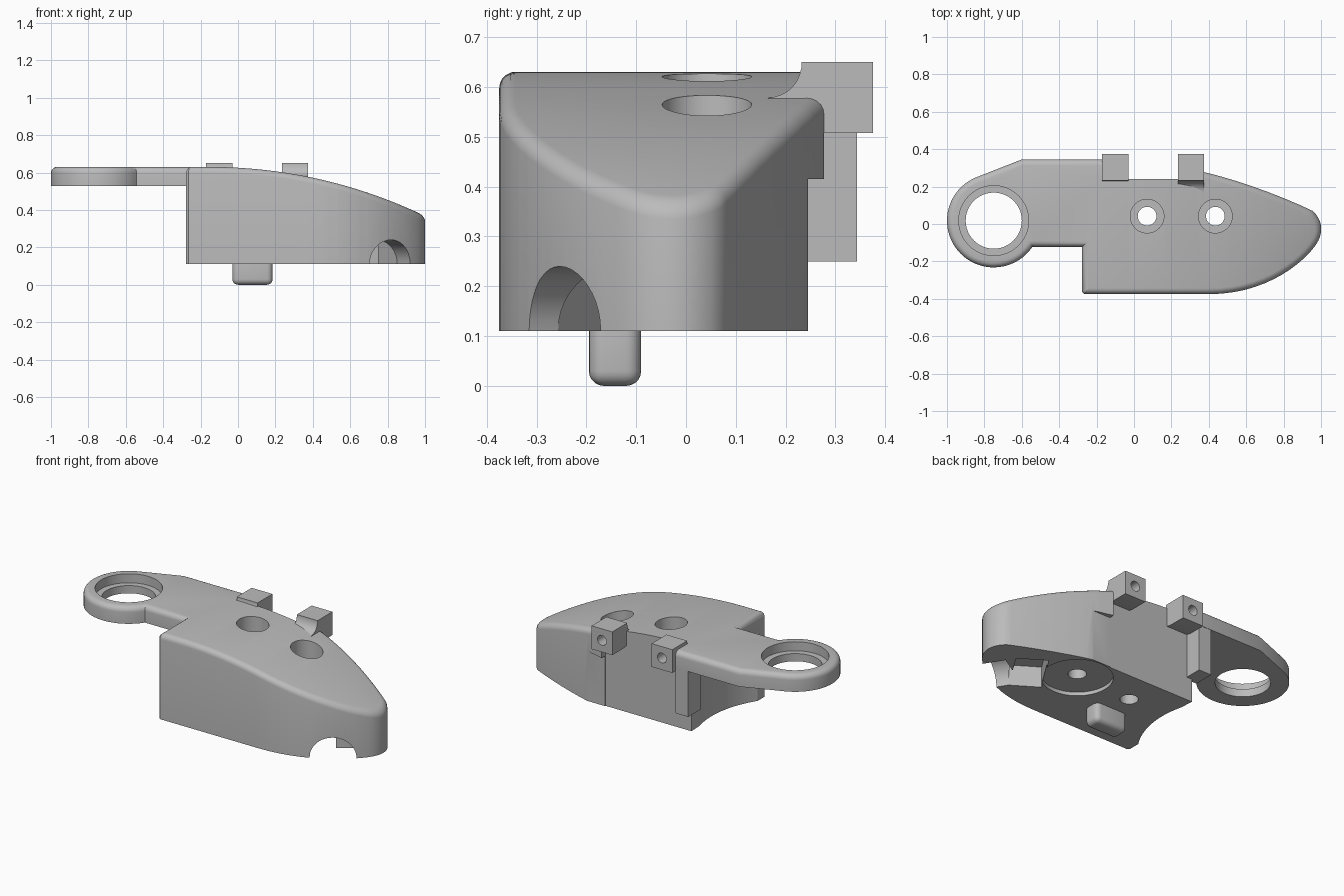
import bpy, bmesh, math
from mathutils import Vector
from mathutils.geometry import interpolate_bezier

if "Cube" in bpy.data.objects:
    bpy.data.objects.remove(bpy.data.objects["Cube"])

grey = bpy.data.materials.new("plain_grey")
grey.use_nodes = True
grey.diffuse_color = (0.5, 0.5, 0.5, 1)
grey.node_tree.nodes["Principled BSDF"].inputs["Base Color"].default_value = (0.5, 0.5, 0.5, 1)


def finish(name, bm):
    bmesh.ops.recalc_face_normals(bm, faces=bm.faces)
    mesh = bpy.data.meshes.new(name)
    bm.to_mesh(mesh)
    bm.free()
    mesh.materials.append(grey)
    ob = bpy.data.objects.new(name, mesh)
    bpy.context.collection.objects.link(ob)
    return ob


def prism(points, direction):
    """Closed solid: a planar outline pushed along a direction."""
    bm = bmesh.new()
    face = bm.faces.new([bm.verts.new(p) for p in points])
    out = bmesh.ops.extrude_face_region(bm, geom=[face], use_keep_orig=True)
    moved = [v for v in out["geom"] if isinstance(v, bmesh.types.BMVert)]
    bmesh.ops.translate(bm, verts=moved, vec=direction)
    bmesh.ops.recalc_face_normals(bm, faces=bm.faces)
    return bm


def plan(points, z0, z1):
    return prism([(p[0], p[1], z0) for p in points], (0, 0, z1 - z0))


def box(x0, x1, y0, y1, z0, z1):
    return plan([(x0, y0), (x1, y0), (x1, y1), (x0, y1)], z0, z1)


def arc(cx, cy, r, a0, a1, n):
    steps = [math.radians(a0 + (a1 - a0) * i / n) for i in range(n + 1)]
    return [(cx + r * math.cos(a), cy + r * math.sin(a)) for a in steps]


def disc(cx, cy, r, z0, z1):
    return plan(arc(cx, cy, r, 0, 360, 48)[:-1], z0, z1)


def bezier(a, b, c, d, n):
    return [(p.x, p.y) for p in interpolate_bezier(*[Vector((*q, 0)) for q in (a, b, c, d)], n)]


def cut(target, bm):
    cutter = finish("cutter", bm)
    cutter.hide_render = True
    mod = target.modifiers.new("cut", 'BOOLEAN')
    mod.operation = 'DIFFERENCE'
    mod.solver = 'EXACT'
    mod.object = cutter
    bpy.context.view_layer.objects.active = target
    bpy.ops.object.modifier_apply(modifier=mod.name)
    bpy.data.objects.remove(cutter)


def smooth(ob):
    bpy.ops.object.select_all(action='DESELECT')
    ob.select_set(True)
    bpy.context.view_layer.objects.active = ob
    bpy.ops.object.shade_smooth_by_angle(angle=math.radians(30))


# Main body and arm: one outline, rounded rim, top sloping down to the nose
TOP, BASE = 0.63, 0.11
RING = (-0.75, 0.018)
outline = [(-0.277, -0.362), (-0.265, -0.375)]
outline += bezier((0.4, -0.375), (0.75, -0.375), (0.95, -0.16), (0.985, -0.09), 16)
outline += bezier((0.985, -0.09), (1.01, -0.04), (1.01, 0.02), (0.955, 0.07), 9)[1:]
outline += bezier((0.955, 0.07), (0.8, 0.145), (0.56, 0.235), (0.375, 0.277), 8)[1:]
outline += [(0.375, 0.24), (-0.17, 0.24), (-0.17, 0.345), (-0.6, 0.345)]
outline += arc(*RING, 0.25, 110, 326, 36)
outline += [(-0.54, -0.122), (-0.277, -0.122)]
bm = plan(outline, BASE, TOP)
rim = []
for e in bm.edges:
    mid = (e.verts[0].co + e.verts[1].co) / 2
    plain_back = -0.18 < mid.x < 0.38 and mid.y > 0.2
    if mid.z > TOP - 0.001 and not plain_back:
        rim.append(e)
bmesh.ops.bevel(bm, geom=rim, offset=0.032, segments=5, profile=0.5,
                affect='EDGES', clamp_overlap=False)
for i in range(28):
    bmesh.ops.bisect_plane(bm, geom=bm.verts[:] + bm.edges[:] + bm.faces[:],
                           plane_co=(i * 0.04 - 0.15, 0, 0), plane_no=(1, 0, 0))
SLOPE, START = 2.65, -0.15
for v in bm.verts:
    if v.co.z > 0.5 and v.co.x > START:
        v.co.z -= SLOPE - math.sqrt(SLOPE ** 2 - (v.co.x - START) ** 2)
bmesh.ops.triangulate(bm, faces=[f for f in bm.faces if f.normal.z > -0.9 and len(f.verts) > 4])
body = finish("body", bm)

# Space under the arm, with an end wall hollowed around the ring's axis
hollow = [(-0.277, -0.5)] + arc(*RING, 0.567, -33.5, 14.5, 20)
cut(body, plan(hollow + [(-0.205, 0.24), (-0.17, 0.24), (-0.17, 0.5), (-1.2, 0.5),
                         (-1.2, -0.5)], 0, 0.528))
# Step low on the back wall
cut(body, box(0.36, 0.6, 0.245, 0.4, 0, 0.415))
# Ring bore and its wider seat
cut(body, disc(*RING, 0.15, 0.4, 0.8))
cut(body, disc(*RING, 0.187, 0.575, 0.8))
# Two counterbored screw holes
for x in (0.07, 0.435):
    cut(body, disc(x, 0.042, 0.05, 0, 0.8))
    cut(body, disc(x, 0.042, 0.09, 0.35, 0.8))
# Round recess under the nose
cut(body, disc(0.435, 0.042, 0.195, 0, 0.132))
# Arched opening in the nose side and the channel behind it
inward = Vector((-0.53, 0.85, 0))
along = Vector((0.85, 0.53, 0))
start = Vector((0.81, -0.24, BASE)) - inward * 0.15
arch = [start + along * px + Vector((0, 0, pz))
        for px, pz in arc(0, 0, 0.13, 0, 360, 40)[:-1]]
cut(body, prism(arch, inward * 0.28))
cut(body, plan([(0.667, -0.257), (0.82, -0.01), (0.67, 0.085), (0.515, -0.16)], 0, 0.235))
smooth(body)

# Rear lugs with a curved web and a pin hole
for name, x0 in (("inner_lug", -0.17), ("outer_lug", 0.235)):
    side = [(0.165, 0.53), (0.27, 0.508), (0.375, 0.508), (0.375, 0.65), (0.232, 0.65)]
    side += bezier((0.232, 0.64), (0.225, 0.6), (0.2, 0.582), (0.165, 0.578), 8)
    lug = finish(name, prism([(x0, y, z) for y, z in side], (0.14, 0, 0)))
    pin = [(x0 + px, 0.29, pz) for px, pz in arc(0.07, 0.58, 0.03, 0, 360, 24)[:-1]]
    cut(lug, prism(pin, (0, 0.2, 0)))
    smooth(lug)

# Upright rib under the arm
finish("rib", box(-0.255, -0.17, 0.22, 0.343, 0.25, 0.54))

# Rounded locating peg
bm = box(-0.03, 0.185, -0.195, -0.09, 0, 0.16)
bmesh.ops.bevel(bm, geom=bm.edges[:], offset=0.03, segments=5, profile=0.5, affect='EDGES')
smooth(finish("peg", bm))
